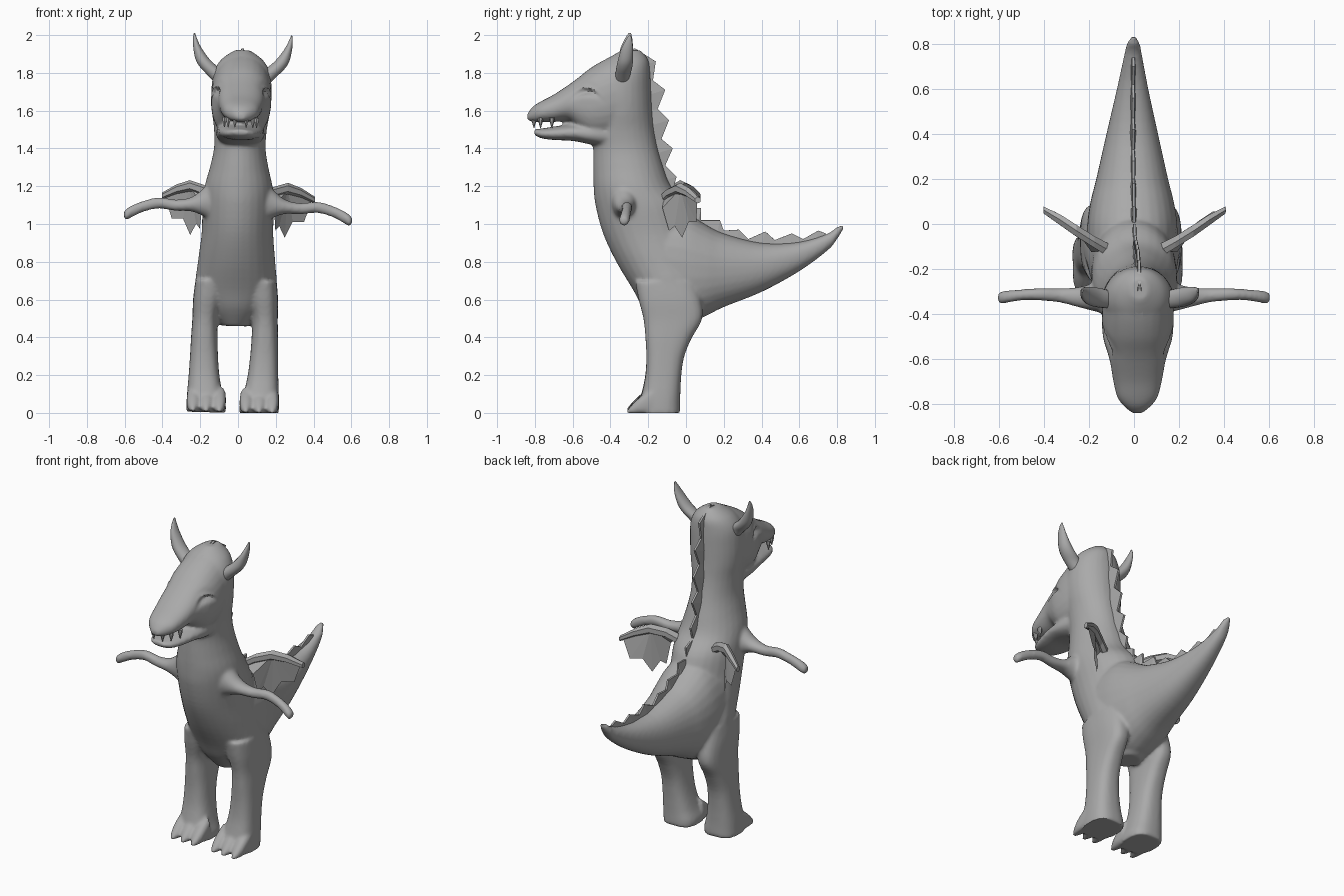
import bpy, bmesh, math

if "Cube" in bpy.data.objects:
    bpy.data.objects.remove(bpy.data.objects["Cube"])

grey = bpy.data.materials.new("stone grey")
grey.diffuse_color = (0.4, 0.4, 0.4, 1)
grey.use_nodes = True
grey.node_tree.nodes["Principled BSDF"].inputs["Base Color"].default_value = grey.diffuse_color


def build(name, rings):
    """Closed skin through a list of point rings."""
    bm = bmesh.new()
    vs = [[bm.verts.new(p) for p in r] for r in rings]
    n = len(rings[0])
    for a, b in zip(vs, vs[1:]):
        for i in range(n):
            bm.faces.new((a[i], a[(i + 1) % n], b[(i + 1) % n], b[i]))
    bm.faces.new(vs[0])
    bm.faces.new(vs[-1])
    bmesh.ops.recalc_face_normals(bm, faces=bm.faces)
    me = bpy.data.meshes.new(name)
    bm.to_mesh(me)
    bm.free()
    ob = bpy.data.objects.new(name, me)
    bpy.context.collection.objects.link(ob)
    me.materials.append(grey)
    return ob


def spline(rows, sub):
    """Smoothly interpolated rows."""
    out = []
    for i in range(len(rows) - 1):
        p0, p1, p2, p3 = (rows[max(0, min(len(rows) - 1, i + k))] for k in (-1, 0, 1, 2))
        for s in range(sub):
            t = s / sub
            out.append([b + .5 * t * (c - a + t * (2 * a - 5 * b + 4 * c - d + t * (3 * (b - c) + d - a)))
                        for a, b, c, d in zip(p0, p1, p2, p3)])
    return out + [list(rows[-1])]


def loft(name, axis, rows, side=1, n=28, sub=4, power=1.0):
    """Rows are (position on axis, low/high of first other axis, low/high of second)."""
    others = [k for k in range(3) if k != axis]
    rings = []
    for t, a0, a1, b0, b1 in spline(rows, sub):
        ring = []
        for i in range(n):
            ang = 2 * math.pi * (i + .5) / n
            c, s = math.cos(ang), math.sin(ang)
            p = [0, 0, 0]
            p[axis] = t
            p[others[0]] = (a0 + a1) / 2 + (a1 - a0) / 2 * math.copysign(abs(c) ** power, c)
            p[others[1]] = (b0 + b1) / 2 + (b1 - b0) / 2 * math.copysign(abs(s) ** power, s)
            p[0] *= side
            ring.append(p)
        rings.append(ring)
    return build(name, rings)


# trunk, neck and back of head: z, half width, front y, back y
trunk = [(.46, .07, -.15, 0), (.55, .16, -.225, .1), (.65, .215, -.28, .13), (.8, .205, -.37, .1),
         (.95, .19, -.44, .05), (1.1, .19, -.48, 0), (1.2, .18, -.49, -.08), (1.3, .155, -.492, -.12),
         (1.4, .137, -.492, -.15), (1.5, .14, -.5, -.17), (1.6, .155, -.5, -.18), (1.7, .16, -.5, -.185),
         (1.8, .15, -.47, -.19), (1.87, .11, -.42, -.2), (1.92, .04, -.34, -.24)]
skin = [loft("body", 2, [(z, -w, w, f, b) for z, w, f, b in trunk])]

# tail, snout and jaw: y, half width, bottom z, top z
along_y = {
    "tail": [(-.1, .2, .48, 1.08), (0, .2, .47, 1.06), (.1, .185, .51, 1.0), (.2, .16, .56, .95),
             (.4, .115, .64, .9), (.6, .07, .75, .905), (.75, .04, .86, .95), (.8, .03, .92, .985),
             (.835, .01, .975, .995)],
    "snout": [(-.3, .15, 1.5, 1.915), (-.4, .16, 1.45, 1.885), (-.5, .155, 1.45, 1.83),
              (-.57, .135, 1.5, 1.775), (-.62, .122, 1.545, 1.738), (-.7, .108, 1.54, 1.685),
              (-.77, .09, 1.54, 1.648), (-.81, .06, 1.54, 1.622), (-.84, .025, 1.55, 1.585)],
    "jaw": [(-.4, .12, 1.4, 1.55), (-.5, .13, 1.42, 1.535), (-.6, .12, 1.44, 1.53),
            (-.7, .1, 1.445, 1.515), (-.77, .075, 1.455, 1.505), (-.805, .04, 1.475, 1.5)]}
for name, rows in along_y.items():
    skin.append(loft(name, 1, [(y, -w, w, lo, hi) for y, w, lo, hi in rows], power=.9))

leg = [(.7, .05, .215, -.27, .05), (.6, .07, .225, -.25, .08), (.5, .09, .226, -.225, .085),
       (.4, .09, .23, -.215, .03), (.3, .085, .233, -.21, -.01), (.2, .075, .237, -.215, -.025),
       (.1, .055, .243, -.235, -.03), (.04, .036, .245, -.25, -.03), (0, .036, .245, -.25, -.03)]
arm = [(.05, -.42, -.2, .98, 1.27), (.13, -.4, -.24, 1.01, 1.24), (.19, -.385, -.265, 1.04, 1.18),
       (.25, -.37, -.28, 1.06, 1.135), (.33, -.35, -.285, 1.06, 1.12), (.42, -.34, -.285, 1.07, 1.13),
       (.5, -.34, -.29, 1.05, 1.11), (.56, -.35, -.295, 1.02, 1.085), (.59, -.355, -.3, 1.005, 1.065),
       (.605, -.345, -.31, 1.02, 1.05)]
horn = [(1.74, .06, .14, -.375, -.295), (1.79, .08, .19, -.375, -.295), (1.83, .13, .228, -.37, -.285),
        (1.87, .175, .25, -.362, -.28), (1.93, .22, .262, -.345, -.28), (1.98, .245, .264, -.32, -.285),
        (2.005, .254, .26, -.302, -.292)]
wing_arm = [(.1, -.16, -.09, 1.09, 1.15), (.18, -.11, -.05, 1.14, 1.2), (.26, -.06, 0, 1.165, 1.225),
            (.33, -.01, .045, 1.15, 1.2), (.405, .045, .08, 1.12, 1.155)]
elbow = (.26, -.03, 1.195)
membrane = [(.39, .06, 1.14), (.35, .055, 1.02), (.29, .015, 1.02), (.25, -.02, .935),
            (.22, -.06, .995), (.2, -.09, .97), (.19, -.125, 1.09), (.14, -.12, 1.13)]

parts = []
for side, label in ((1, "left"), (-1, "right")):
    skin.append(loft(label + "_leg", 2, leg, side, power=.75))
    skin.append(loft(label + "_arm", 0, arm, side))
    # clawed toes
    for cx in (.07, .14, .21):
        toe = [(y, cx - w, cx + w, 0, h) for y, w, h in
               ((-.18, .034, .14), (-.25, .032, .085), (-.295, .02, .04), (-.315, .006, .015))]
        skin.append(loft(label + "_toe", 1, toe, side, power=.8))
    # horns
    parts.append(loft(label + "_horn", 2, horn, side, n=16))
    # wing bone and scalloped membrane
    parts.append(loft(label + "_wing_bone", 0, wing_arm, side, n=6, sub=1))
    bm = bmesh.new()
    c, *rim = [bm.verts.new((x * side, y, z)) for x, y, z in [elbow] + membrane]
    for a, b in zip(rim, rim[1:]):
        bm.faces.new((c, a, b))
    bmesh.ops.solidify(bm, geom=bm.faces[:], thickness=.008)
    bmesh.ops.recalc_face_normals(bm, faces=bm.faces)
    me = bpy.data.meshes.new(label + "_wing_membrane")
    bm.to_mesh(me)
    bm.free()
    me.materials.append(grey)
    ob = bpy.data.objects.new(label + "_wing_membrane", me)
    bpy.context.collection.objects.link(ob)
    parts.append(ob)
    # teeth
    for x, y in ((.03, -.805), (.065, -.77), (.085, -.71)):
        tooth = [(z, x - r, x + r, y - r, y + r) for z, r in ((1.565, .014), (1.545, .012), (1.51, .002))]
        parts.append(loft(label + "_tooth", 2, tooth, side, n=6, sub=1))

# jagged crest down the neck and tail: y, z
crest = [(-.32, 1.905), (-.27, 1.93), (-.16, 1.86), (-.175, 1.76), (-.11, 1.71), (-.15, 1.61), (-.09, 1.55),
         (-.13, 1.45), (-.07, 1.4), (-.11, 1.31), (-.05, 1.25), (-.07, 1.18), (.0, 1.15), (.0, 1.08),
         (.08, 1.085), (.08, 1.02), (.18, 1.02), (.2, .965), (.28, .97), (.33, .92), (.42, .96), (.47, .915),
         (.56, .95), (.62, .92), (.7, .965), (.74, .95)]
rings = []
for y, z in crest:
    dy, dz = (-.1, -.03) if y < .05 else (-.02, -.09)
    rings.append([(-.006, y, z), (.006, y, z), (.016, y + dy, z + dz), (-.016, y + dy, z + dz)])
parts.append(build("back_crest", rings))

# fuse the soft parts into one skin
bpy.ops.object.select_all(action='DESELECT')
for ob in skin:
    ob.select_set(True)
body = skin[0]
bpy.context.view_layer.objects.active = body
bpy.ops.object.join()
rm = body.modifiers.new("fuse", 'REMESH')
rm.mode = 'VOXEL'
rm.voxel_size = .01
sm = body.modifiers.new("soften", 'SMOOTH')
sm.factor = .5
sm.iterations = 7
for m in ("fuse", "soften"):
    bpy.ops.object.modifier_apply(modifier=m)

# closed eyes: a groove under a brow
for v in body.data.vertices:
    x, y, z = v.co
    if y < -.38 and z > 1.6:
        arc = 1.705 - 6 * (y + .53) ** 2
        g = math.exp(-((y + .53) / .05) ** 2) * min(1, abs(x) / .06)
        d = g * (.02 * math.exp(-((z - arc) / .016) ** 2) - .009 * math.exp(-((z - arc - .04) / .02) ** 2))
        v.co.x -= math.copysign(d, x)
        v.co.y += d

# the whole figure leans slightly to one side
for ob in [body] + parts:
    for v in ob.data.vertices:
        x, z = v.co.x, v.co.z
        v.co.x = x + .028 * (z - 1.05)
        v.co.z = max(0, z - .028 * x)
    if not ob.data.materials:
        ob.data.materials.append(grey)

# smooth shading on skin and horns, flat on wings and crest
bpy.ops.object.select_all(action='DESELECT')
for ob in [body] + [p for p in parts if "horn" in p.name]:
    ob.select_set(True)
bpy.context.view_layer.objects.active = body
bpy.ops.object.shade_smooth_by_angle(angle=math.radians(50))
